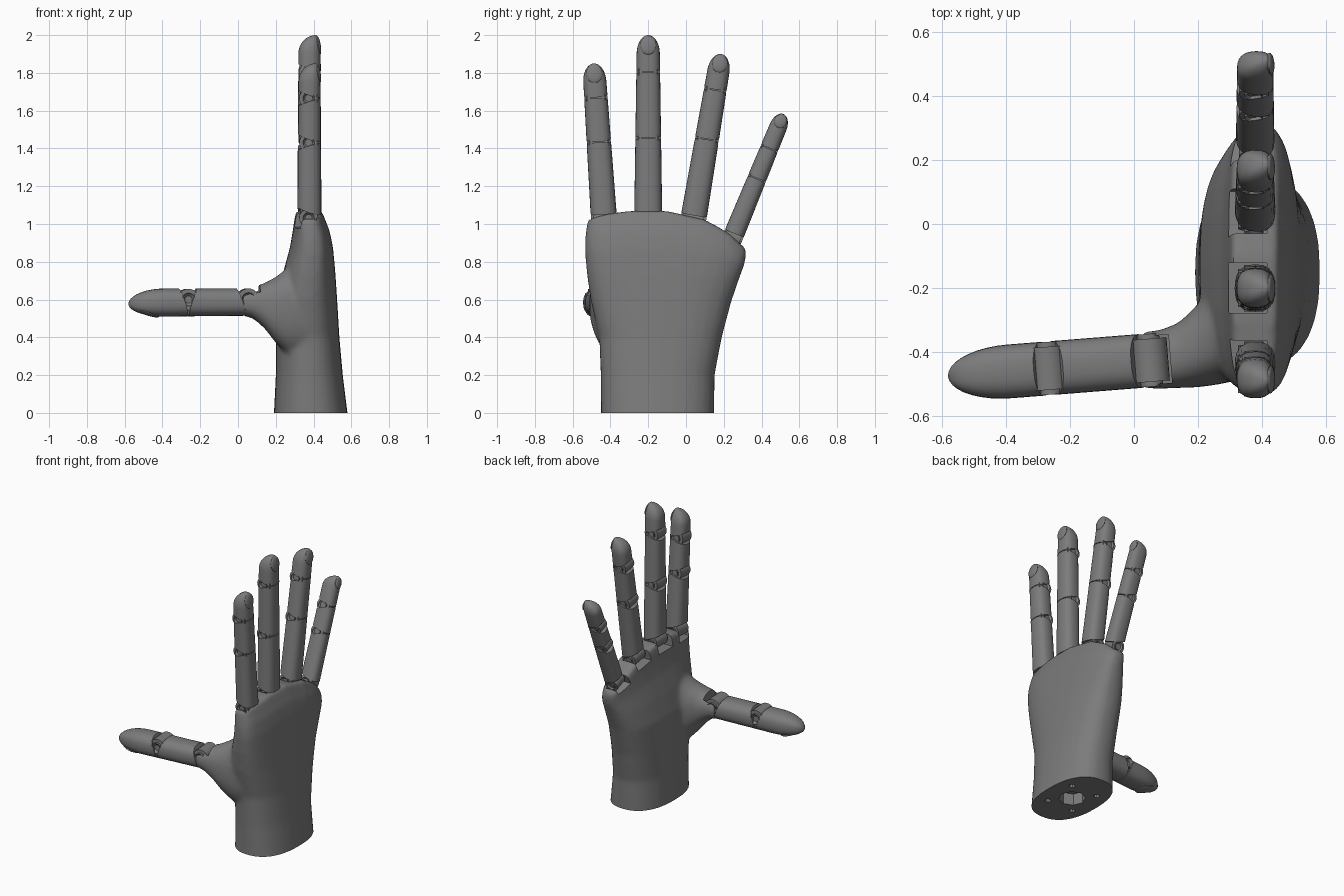
import bpy, bmesh
from math import sin, cos, pi, copysign
from mathutils import Matrix, Vector

if "Cube" in bpy.data.objects:
    bpy.data.objects.remove(bpy.data.objects["Cube"])

N = 28  # sides of every lofted ring
grey = bpy.data.materials.new("dark_grey")
grey.diffuse_color = (.2, .2, .2, 1)
grey.use_nodes = True
grey.node_tree.nodes["Principled BSDF"].inputs["Base Color"].default_value = grey.diffuse_color


def finish(name, bm):
    bmesh.ops.recalc_face_normals(bm, faces=bm.faces)
    me = bpy.data.meshes.new(name)
    bm.to_mesh(me)
    bm.free()
    me.materials.append(grey)
    ob = bpy.data.objects.new(name, me)
    bpy.context.collection.objects.link(ob)
    return ob


def unit_ring(e):
    """Superellipse points; i and N-i share the first coordinate."""
    f = lambda v: copysign(abs(v) ** (2 / e), v) if abs(v) > 1e-6 else 0.0
    return [(f(cos(2 * pi * i / N)), f(sin(2 * pi * i / N))) for i in range(N)]


def add_loft(bm, rings, m=Matrix()):
    vs = [[bm.verts.new(m @ Vector(p)) for p in r] for r in rings]
    for a, b in zip(vs, vs[1:]):
        for i in range(N):
            j = (i + 1) % N
            bm.faces.new((a[i], a[j], b[j], b[i]))
    h = N // 2
    for r in (vs[0], vs[-1]):   # end caps as strips
        bm.faces.new((r[0], r[1], r[-1]))
        bm.faces.new((r[h - 1], r[h], r[h + 1]))
        for i in range(1, h - 1):
            bm.faces.new((r[i], r[i + 1], r[N - i - 1], r[N - i]))


def box(name, lo, hi, m=Matrix()):
    bm = bmesh.new()
    lo, hi = Vector(lo), Vector(hi)
    bmesh.ops.create_cube(bm, size=1, matrix=m @ Matrix.Translation((lo + hi) / 2)
                          @ Matrix.Diagonal((*(hi - lo), 1)))
    return finish(name, bm)


def cylinder(name, r, depth, m, sides=24, recess=0):
    bm = bmesh.new()
    bmesh.ops.create_cone(bm, cap_ends=True, segments=sides, radius1=r, radius2=r, depth=depth)
    if recess:
        caps = [f for f in bm.faces if len(f.verts) == sides]
        for f in caps:
            n = f.normal.copy()
            bmesh.ops.inset_region(bm, faces=[f], thickness=r * 0.45)
            bmesh.ops.translate(bm, verts=f.verts, vec=-n * recess)
    bm.transform(m)
    return finish(name, bm)


def frame(base, tip, dorsal):
    z = (Vector(tip) - Vector(base)).normalized()
    x = Vector(dorsal)
    x = (x - z * x.dot(z)).normalized()
    m = Matrix((x, z.cross(x), z)).transposed().to_4x4()
    m.translation = base
    return m


# Digits: name, base, tip, dorsal direction, middle joints, widths, thicknesses
X = 0.378
digits = [
    ("index", (X, -.435, 1.035), (X, -.489, 1.85), (1, 0, 0), (.4, .635), (.138, .12), (.127, .114)),
    ("middle", (X, -.2, 1.05), (X, -.2, 2.0), (1, 0, 0), (.405, .755), (.148, .12), (.128, .115)),
    ("ring", (X, .04, 1.03), (X, .187, 1.9), (1, 0, 0), (.425, .69), (.138, .115), (.127, .114)),
    ("little", (X, .25, .935), (X, .516, 1.582), (1, 0, 0), (.33, .503), (.108, .092), (.12, .112)),
    ("thumb", (.05, -.425, .587), (-.58, -.475, .583), (0, 0, -1), (.318,), (.168, .168), (.145, .15)),
]
cutters = []


def make_digit(name, base, tip, dorsal, mids, w, t):
    thumb = name == "thumb"
    m = frame(base, tip, dorsal)
    L = (Vector(tip) - Vector(base)).length
    k = t[0] / .125
    joints = [0, *mids, L]
    ring = unit_ring(2.5)
    for s, (a, b) in enumerate(zip(joints, joints[1:])):
        last = b == L
        r = 1.15 * w[1] if thumb else .8 * w[1]
        lo = a + (.015 if a == 0 else .002)
        hi = b - r if last else b - .002
        # ring stations: position, scale, joint-gap factor
        st = [(lo, 1, 1), (lo + .055 * k, 1, 0)]
        if last:
            st += [(hi + r * sin(q), max(cos(q), .04), 0)
                   for q in [pi / 2 * i / 9 for i in range(10)]]
        else:
            st += [(hi - .055 * k, 1, 0), (hi, 1, -1)]
        rings = []
        for z, c, g in st:
            f = z / L
            ww, tt = w[0] + (w[1] - w[0]) * f, t[0] + (t[1] - t[0]) * f
            shift = (.05 if thumb else .3) * tt * (1 - c)
            # segment ends open towards the palm side
            rings.append([(u * c * tt / 2 + shift, v * c * ww / 2,
                           z + g * .038 * k * (.5 - u / 2) ** 1.5) for u, v in ring])
        bm = bmesh.new()
        add_loft(bm, rings, m)
        finish(f"{name}_segment_{s + 1}", bm)
        # hinge barrel and recessed side pin
        wa = w[0] + (w[1] - w[0]) * a / L
        hinge = (m @ Matrix.Translation((-.015 if thumb else -.004, 0, a))
                 @ Matrix.Rotation(pi / 2, 4, 'X'))
        cylinder(f"{name}_barrel_{s + 1}", .049 * k, wa * .8, hinge)
        cylinder(f"{name}_pin_{s + 1}", .03 * k, wa * .98, hinge, 16, .015)
    # finger nail set into the tip
    n = w[1] / .115
    out, back, tilt = (.36, .095, -.33) if thumb else (.42, .052 * n, -.16)
    bm = bmesh.new()
    bmesh.ops.create_uvsphere(bm, u_segments=20, v_segments=10, radius=1)
    bm.transform(m @ Matrix.Translation((t[1] * out, 0, L - back)) @ Matrix.Rotation(tilt, 4, 'Y')
                 @ Matrix.Diagonal((.012, .042 * n, .048 * n, 1)))
    finish(f"{name}_nail", bm)
    # knuckle slot for the palm
    hw = w[0] / 2 * (.9 if thumb else 1.05)
    cutters.append(box(f"{name}_slot", (-.25, -hw, -.055 * k), (.036 * k, hw, .15), m))


for d in digits:
    make_digit(*d)

# Palm: stacked sections whose top follows the knuckle line
KNUCKLES = [(-.56, .97), (-.5, 1.035), (-.35, 1.06), (-.2, 1.075), (-.05, 1.06),
            (.1, 1.02), (.22, .955), (.33, .855)]


def knuckle_z(y):
    for (a, p), (b, q) in zip(KNUCKLES, KNUCKLES[1:]):
        if y <= b:
            return p + (q - p) * (y - a) / (b - a)
    return KNUCKLES[-1][1]


# z, x range, y range, squareness
sections = [(-.1, .19, .59, -.45, .15, 2.4), (0, .19, .58, -.45, .15, 2.4),
            (.2, .2, .555, -.452, .152, 2.4), (.4, .2, .537, -.46, .19, 2.5),
            (.6, .205, .525, -.505, .24, 2.6), (.75, .24, .515, -.525, .28, 2.8),
            (.88, .275, .503, -.535, .308, 3), (.97, .29, .485, -.535, .318, 3.2),
            (1.03, .298, .462, -.53, .32, 3.5), (1.078, .308, .444, -.522, .318, 4)]
palm_bm = bmesh.new()
rings = []
for z, x0, x1, y0, y1, e in sections:
    r = []
    for u, v in unit_ring(e):
        y = (y0 + y1) / 2 + u * (y1 - y0) / 2
        drop = (1.075 - knuckle_z(y)) * max(0, (z - .4) / .675) ** 2
        r.append(((x0 + x1) / 2 + v * (x1 - x0) / 2, y, z - drop))
    rings.append(r)
add_loft(palm_bm, rings)

# Thumb mound: x, centre y, centre z, radii
mound = [(.02, -.425, .585, .088, .07), (.08, -.423, .583, .092, .083), (.14, -.41, .568, .102, .12),
         (.2, -.38, .545, .13, .175), (.27, -.33, .535, .17, .24), (.36, -.28, .53, .2, .27)]
add_loft(palm_bm, [[(x, y + u * a, z + v * b) for u, v in unit_ring(2.3)] for x, y, z, a, b in mound])
palm = finish("palm", palm_bm)

# Blend palm and mound into one skin
rm = palm.modifiers.new("blend", 'REMESH')
rm.mode = 'VOXEL'
rm.voxel_size = .014
sm = palm.modifiers.new("soften", 'SMOOTH')
sm.factor = .5
sm.iterations = 9

# Flat wrist end with mounting socket and screw holes
cutters.append(box("wrist_trim", (-.5, -1, -.5), (1, 1, 0)))
holes = [(0, 0, .085)] + [(sx * .1, sy * .12, .02) for sx in (-1, 1) for sy in (-1, 1)]
for i, (x, y, r) in enumerate(holes):
    cutters.append(cylinder(f"wrist_hole_{i}", r, .16, Matrix.Translation((.385 + x, y - .15, 0)), 8))
for c in cutters:
    c.hide_render = True
    b = palm.modifiers.new(c.name, 'BOOLEAN')
    b.operation = 'DIFFERENCE'
    b.object = c

# Apply the modifiers, drop the cutters, shade everything
bpy.ops.object.select_all(action='DESELECT')
palm.select_set(True)
bpy.context.view_layer.objects.active = palm
bpy.ops.object.convert(target='MESH')
for c in cutters:
    bpy.data.objects.remove(c)
bpy.ops.object.select_all(action='SELECT')
bpy.ops.object.shade_smooth_by_angle(angle=.6)
